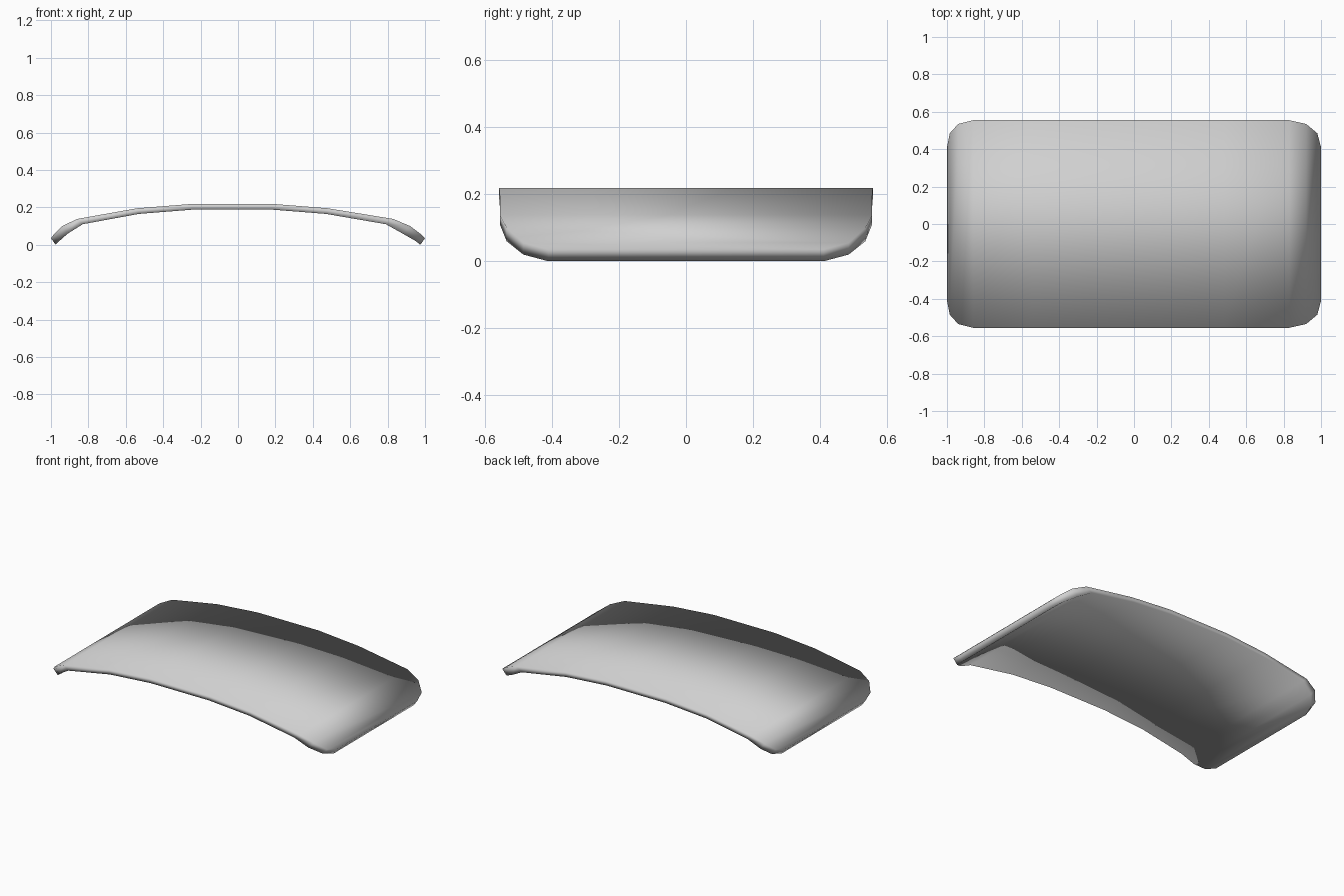
import bpy
import bmesh

cube = bpy.data.objects.get("Cube")
if cube:
    bpy.data.objects.remove(cube, do_unlink=True)

# Plain grey finish
grey = bpy.data.materials.new("light_grey")
grey.use_nodes = True
colour = (0.63, 0.63, 0.63, 1)
grey.diffuse_color = colour
grey.node_tree.nodes["Principled BSDF"].inputs["Base Color"].default_value = colour

# Cross stations of the arch: x, half depth, top height, underside x, underside height
STATIONS = [
    (-1.0, 0.41, 0.035, -0.975, 0.0),
    (-0.985, 0.485, 0.055, -0.955, 0.02),
    (-0.94, 0.535, 0.10, -0.91, 0.06),
    (-0.86, 0.555, 0.138, -0.83, 0.11),
    (-0.54, 0.555, 0.195, -0.53, 0.165),
    (-0.25, 0.557, 0.218, -0.24, 0.188),
    (0.19, 0.557, 0.218, 0.18, 0.188),
    (0.48, 0.555, 0.195, 0.47, 0.165),
    (0.83, 0.555, 0.138, 0.79, 0.11),
    (0.92, 0.535, 0.10, 0.88, 0.06),
    (0.98, 0.485, 0.055, 0.95, 0.02),
    (1.0, 0.41, 0.035, 0.975, 0.0),
]

# Arched panel: one closed ring of four corners per station
bm = bmesh.new()
rings = []
for x, half, top, under_x, under in STATIONS:
    rings.append([bm.verts.new(p) for p in (
        (x, -half, top), (x, half, top),
        (under_x, half, under), (under_x, -half, under))])
for a, b in zip(rings, rings[1:]):
    for i in range(4):
        j = (i + 1) % 4
        bm.faces.new((a[i], a[j], b[j], b[i]))
bm.faces.new(rings[0])
bm.faces.new(rings[-1])
bmesh.ops.recalc_face_normals(bm, faces=bm.faces)

# Soft shading all over, including round the thin rim
for face in bm.faces:
    face.smooth = True

mesh = bpy.data.meshes.new("arched_panel")
bm.to_mesh(mesh)
bm.free()
mesh.materials.append(grey)
panel = bpy.data.objects.new("arched_panel", mesh)
bpy.context.collection.objects.link(panel)
